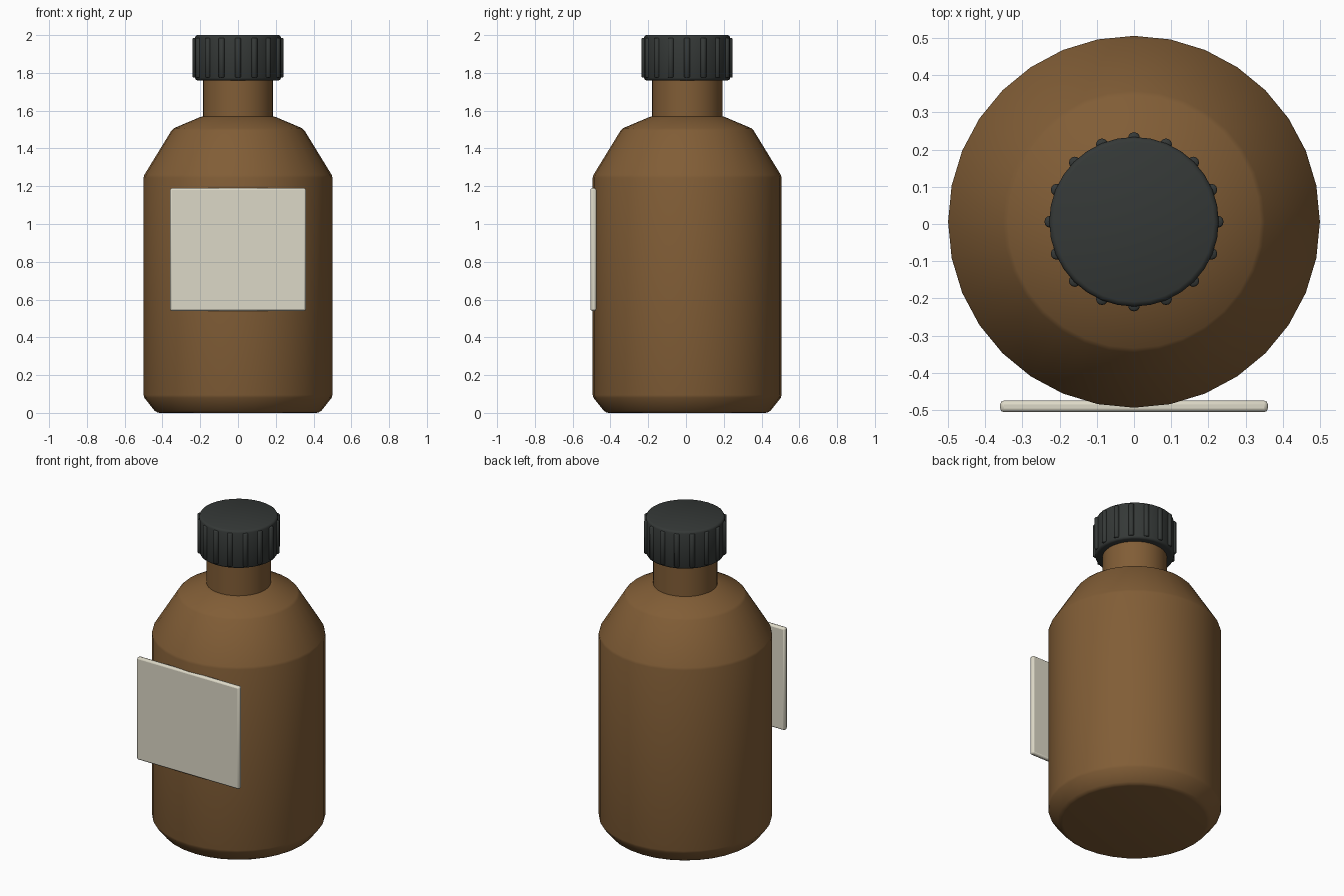
import bpy, bmesh
from math import sin, cos, pi, radians

if "Cube" in bpy.data.objects:
    bpy.data.objects.remove(bpy.data.objects["Cube"])

CY = 0.006  # bottle axis, offset so the whole model is centred in y


def material(name, rgb):
    m = bpy.data.materials.new(name)
    m.diffuse_color = (*rgb, 1)
    m.use_nodes = True
    m.node_tree.nodes["Principled BSDF"].inputs["Base Color"].default_value = m.diffuse_color
    return m


glass = material("amber_glass", (0.22, 0.11, 0.037))
black = material("cap_plastic", (0.035, 0.04, 0.038))
paper = material("label_paper", (0.72, 0.69, 0.57))


def finish(ob, mat, angle=30):
    ob.data.materials.append(mat)
    bpy.ops.object.select_all(action='DESELECT')
    ob.select_set(True)
    bpy.context.view_layer.objects.active = ob
    bpy.ops.object.shade_smooth_by_angle(angle=radians(angle))


def lathe(name, profile, mat, sides=32, x=0, y=CY, angle=30):
    """Revolve (radius, z) points and cap both ends."""
    bm = bmesh.new()
    rings = [[bm.verts.new((x + r * cos(2 * pi * i / sides), y + r * sin(2 * pi * i / sides), z))
              for i in range(sides)] for r, z in profile]
    for a, b in zip(rings, rings[1:]):
        for i in range(sides):
            j = (i + 1) % sides
            bm.faces.new((a[i], a[j], b[j], b[i]))
    bm.faces.new(rings[0][::-1])
    bm.faces.new(rings[-1])
    me = bpy.data.meshes.new(name)
    bm.to_mesh(me)
    bm.free()
    ob = bpy.data.objects.new(name, me)
    bpy.context.collection.objects.link(ob)
    finish(ob, mat, angle)
    return ob


# Bottle body with bevelled foot and two-step shoulder
lathe("bottle_body", [(0.415, 0), (0.428, 0.003), (0.442, 0.012), (0.496, 0.08), (0.5, 0.095),
                      (0.5, 1.245), (0.496, 1.26), (0.352, 1.495), (0.34, 1.507),
                      (0.203, 1.565), (0.19, 1.569)], glass, angle=40)

# Neck
lathe("bottle_neck", [(0.186, 1.5), (0.186, 1.8)], glass)

# Screw cap
lathe("cap", [(0.215, 1.76), (0.224, 1.764), (0.228, 1.773),
              (0.228, 1.987), (0.224, 1.996), (0.215, 2.0)], black, angle=50)

# Grip ribs around the cap
for i in range(16):
    a = 2 * pi * i / 16
    lathe(f"cap_rib_{i + 1}", [(0.012, 1.775), (0.016, 1.779), (0.016, 1.981), (0.012, 1.985)],
          black, sides=12, x=0.225 * cos(a), y=CY + 0.225 * sin(a), angle=50)

# Flat label plate on the front
bpy.ops.mesh.primitive_cube_add(size=1, location=(0, -0.4905, 0.865))
label = bpy.context.object
label.name = "label"
label.scale = (0.72, 0.031, 0.65)
bpy.ops.object.transform_apply(location=False, rotation=False, scale=True)
bev = label.modifiers.new("soft_edges", 'BEVEL')
bev.width = 0.01
bev.segments = 2
finish(label, paper, 50)
